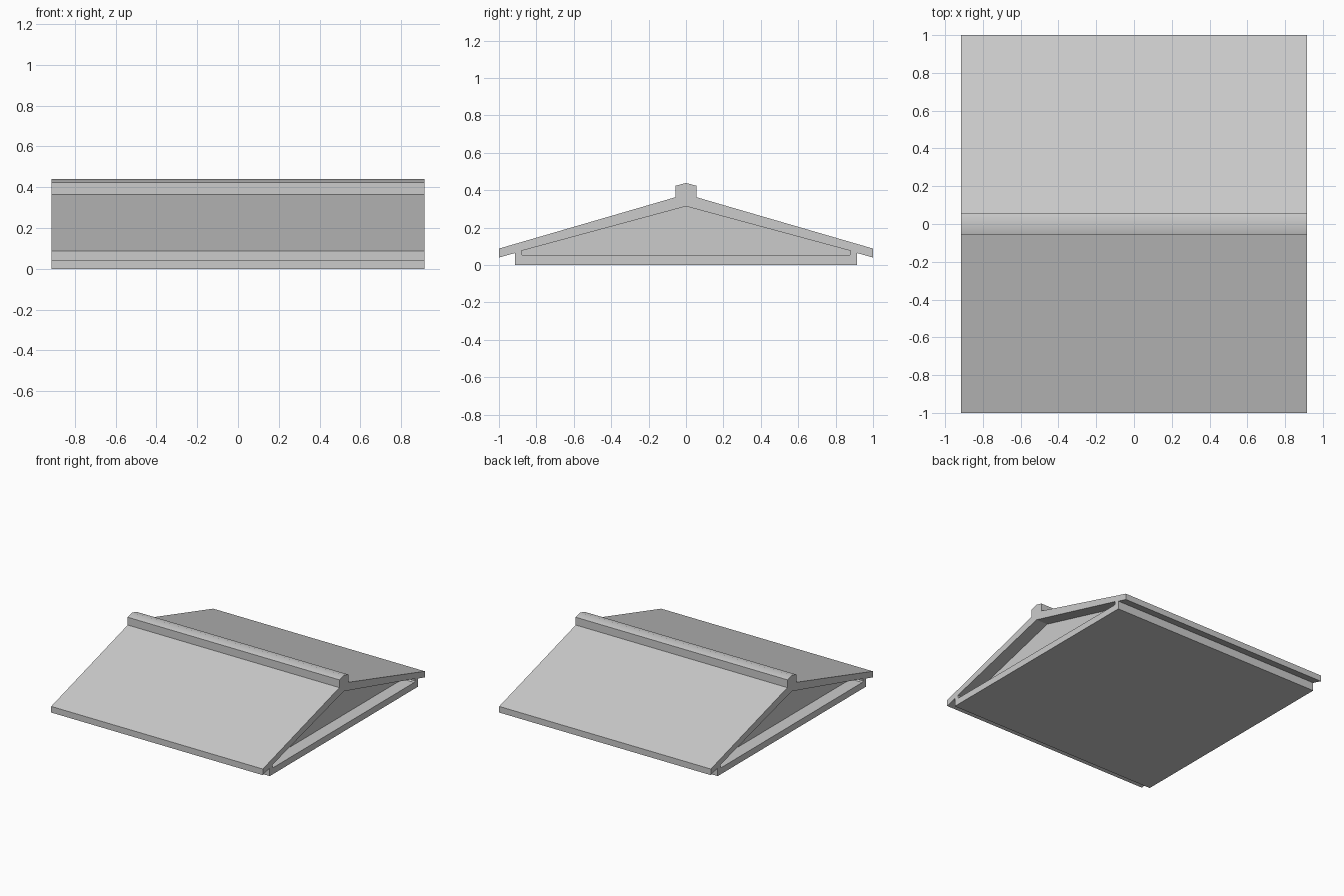
import bpy, bmesh, math

if "Cube" in bpy.data.objects:
    bpy.data.objects.remove(bpy.data.objects["Cube"])

HALF = 0.915      # half length along x
RECESS = 0.1      # depth of the gable recess


def mirrored(half):
    """Complete a y-z half profile (y >= 0) by mirroring it in y."""
    return half + [(-y, z) for y, z in reversed(half) if y > 0]


def prism(name, profile, x0, x1):
    """Extrude a y-z profile along x."""
    bm = bmesh.new()
    face = bm.faces.new([bm.verts.new((x0, y, z)) for y, z in profile])
    new = bmesh.ops.extrude_face_region(bm, geom=[face])["geom"]
    verts = [v for v in new if isinstance(v, bmesh.types.BMVert)]
    bmesh.ops.translate(bm, verts=verts, vec=(x1 - x0, 0, 0))
    bmesh.ops.recalc_face_normals(bm, faces=bm.faces)
    mesh = bpy.data.meshes.new(name)
    bm.to_mesh(mesh)
    bm.free()
    obj = bpy.data.objects.new(name, mesh)
    bpy.context.collection.objects.link(obj)
    return obj


# Roof body: base slab, side walls and overhanging eaves
roof = prism("gable_roof", mirrored([
    (0, 0.379), (0.055, 0.363), (1, 0.088), (1, 0.04),
    (0.915, 0.064), (0.915, 0)]), -HALF, HALF)

# Recessed gable panel at each end
opening = mirrored([(0, 0.314), (0.88, 0.076), (0.88, 0.058), (0.87, 0.05)])
for side in (-1, 1):
    cutter = prism("recess_cutter", opening,
                   side * (HALF - RECESS), side * (HALF + 0.1))
    cutter.hide_render = True
    mod = roof.modifiers.new("recess", 'BOOLEAN')
    mod.operation = 'DIFFERENCE'
    mod.solver = 'EXACT'
    mod.object = cutter
    bpy.context.view_layer.objects.active = roof
    bpy.ops.object.modifier_apply(modifier=mod.name)
    bpy.data.objects.remove(cutter)

# Ridge cap with a softly shaded top
ridge = prism("ridge_cap", mirrored([
    (0, 0.439), (0.055, 0.424), (0.055, 0.363), (0, 0.379)]), -HALF, HALF)
bpy.ops.object.select_all(action='DESELECT')
ridge.select_set(True)
bpy.context.view_layer.objects.active = ridge
bpy.ops.object.shade_smooth_by_angle(angle=math.radians(40))
